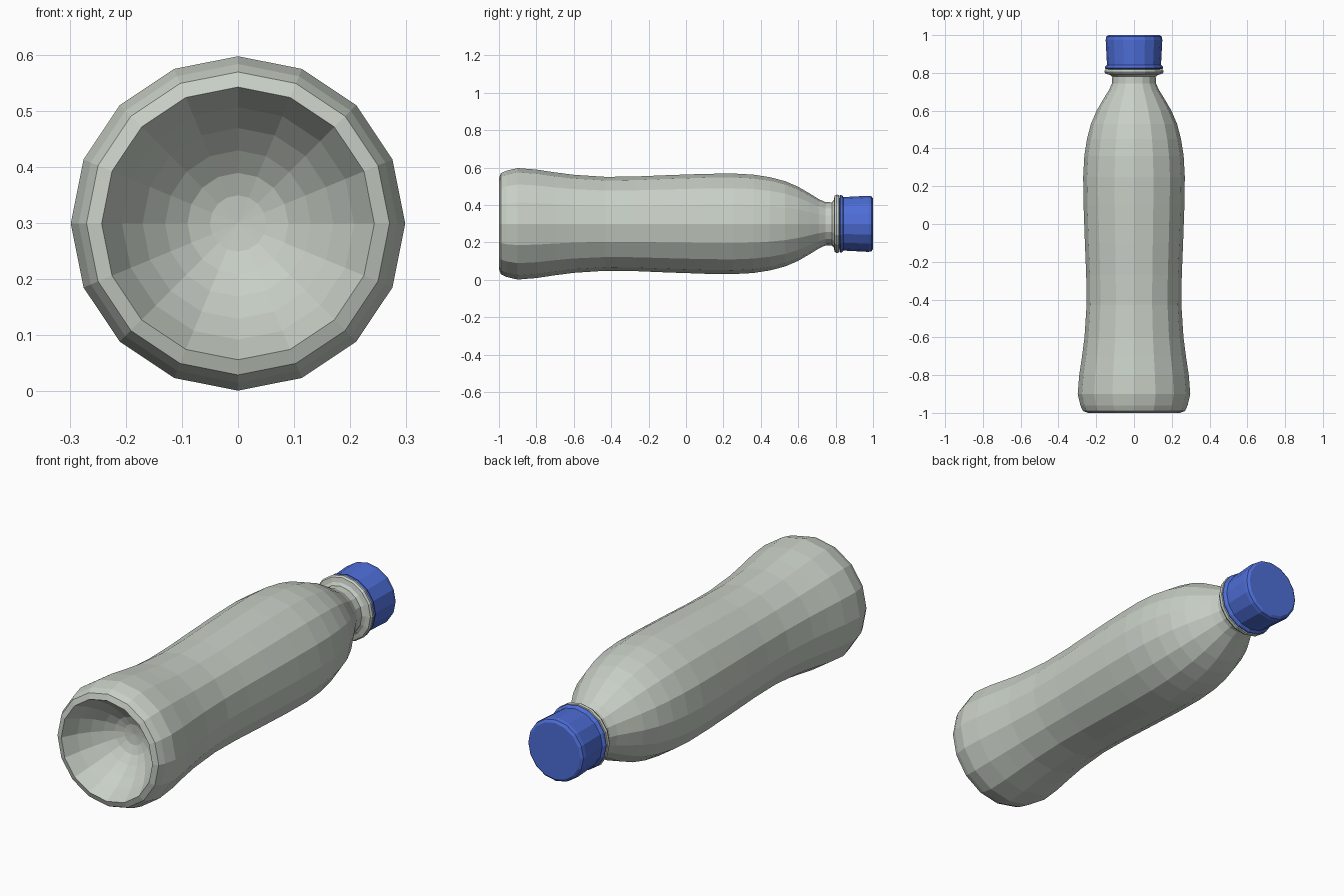
import bpy
import bmesh
from math import sin, cos, tau

SIDES = 16
AXIS_Z = 0.299

cube = bpy.data.objects.get("Cube")
if cube:
    bpy.data.objects.remove(cube, do_unlink=True)


def make_material(name, color):
    mat = bpy.data.materials.new(name)
    mat.use_nodes = True
    mat.diffuse_color = color
    bsdf = mat.node_tree.nodes["Principled BSDF"]
    bsdf.inputs["Base Color"].default_value = color
    bsdf.inputs["Roughness"].default_value = 0.5
    return mat


def lathe(name, profile, mat):
    """Spin (y, radius) points round the lengthwise axis; radius 0 closes an end."""
    bm = bmesh.new()
    rings = []
    for y, r in profile:
        count = SIDES if r > 0 else 1
        rings.append([bm.verts.new((r * sin(tau * i / SIDES), y,
                                    AXIS_Z + r * cos(tau * i / SIDES)))
                      for i in range(count)])
    for a, b in zip(rings, rings[1:]):
        for i in range(SIDES):
            j = (i + 1) % SIDES
            if len(a) == 1:
                bm.faces.new((a[0], b[j], b[i]))
            elif len(b) == 1:
                bm.faces.new((a[i], a[j], b[0]))
            else:
                bm.faces.new((a[i], a[j], b[j], b[i]))
    bmesh.ops.recalc_face_normals(bm, faces=bm.faces)
    mesh = bpy.data.meshes.new(name)
    bm.to_mesh(mesh)
    bm.free()
    mesh.materials.append(mat)
    obj = bpy.data.objects.new(name, mesh)
    bpy.context.collection.objects.link(obj)
    return obj


plastic = make_material("pale grey plastic", (0.58, 0.63, 0.565, 1))
blue = make_material("blue plastic", (0.075, 0.155, 0.68, 1))

# Hollow in the base, from its centre out to the rim
hollow = [(-0.79, 0), (-0.795, 0.05), (-0.81, 0.09), (-0.84, 0.13),
          (-0.88, 0.17), (-0.93, 0.207)]
# Waisted wall, from the rim to the shoulder
wall = [(-1, 0.243), (-0.99, 0.27), (-0.96, 0.284), (-0.9, 0.298),
        (-0.8, 0.29), (-0.7, 0.275), (-0.6, 0.262), (-0.43, 0.251),
        (-0.27, 0.253), (-0.1, 0.26), (0.1, 0.267), (0.25, 0.269),
        (0.36, 0.263)]
# Shoulder, narrow neck and collar
neck = [(0.45, 0.249), (0.53, 0.228), (0.6, 0.198), (0.66, 0.163),
        (0.71, 0.132), (0.745, 0.116), (0.78, 0.115), (0.79, 0.128),
        (0.795, 0.15), (0.805, 0.156), (0.817, 0.154), (0.822, 0.12)]
lathe("bottle_body", hollow + wall + neck, plastic)

# Screw cap with a lower ring and a rounded top edge
lathe("bottle_cap",
      [(0.82, 0.12), (0.82, 0.15), (0.826, 0.154), (0.834, 0.152),
       (0.842, 0.143), (0.975, 0.15), (0.992, 0.147), (1, 0.135), (1, 0)],
      blue)
